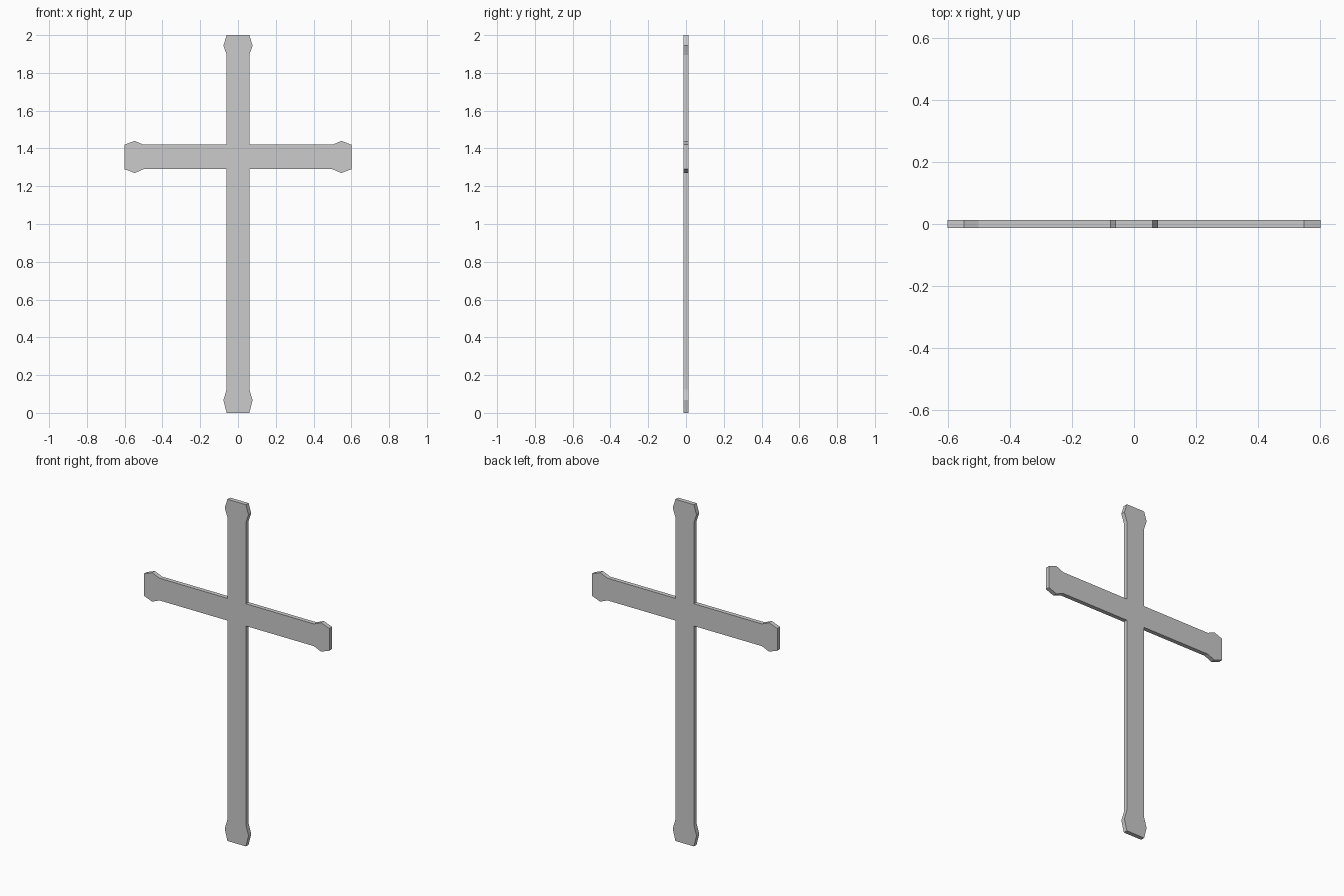
import bpy, bmesh
from mathutils import Vector

if "Cube" in bpy.data.objects:
    bpy.data.objects.remove(bpy.data.objects["Cube"])

HALF_THICK = 0.0125

# Right half of the outline (x, z), from bottom to top
right = [(0.06, 0.0), (0.077, 0.067), (0.06, 0.125),           # flared foot
         (0.06, 1.29), (0.50, 1.29), (0.547, 1.27), (0.60, 1.29),  # arm underside
         (0.60, 1.42), (0.547, 1.44), (0.50, 1.42), (0.06, 1.42),  # arm top
         (0.06, 1.895), (0.077, 1.945), (0.06, 2.0)]           # flared head
outline = right + [(-x, z) for x, z in reversed(right)]

# Flat front face, extruded backwards into a thin slab
bm = bmesh.new()
face = bm.faces.new([bm.verts.new((x, -HALF_THICK, z)) for x, z in outline])
ext = bmesh.ops.extrude_face_region(bm, geom=[face], use_keep_orig=True)
back = [v for v in ext["geom"] if isinstance(v, bmesh.types.BMVert)]
bmesh.ops.translate(bm, verts=back, vec=Vector((0, 2 * HALF_THICK, 0)))
bmesh.ops.recalc_face_normals(bm, faces=bm.faces)

mesh = bpy.data.meshes.new("cross")
bm.to_mesh(mesh)
bm.free()
bpy.context.collection.objects.link(bpy.data.objects.new("cross", mesh))
